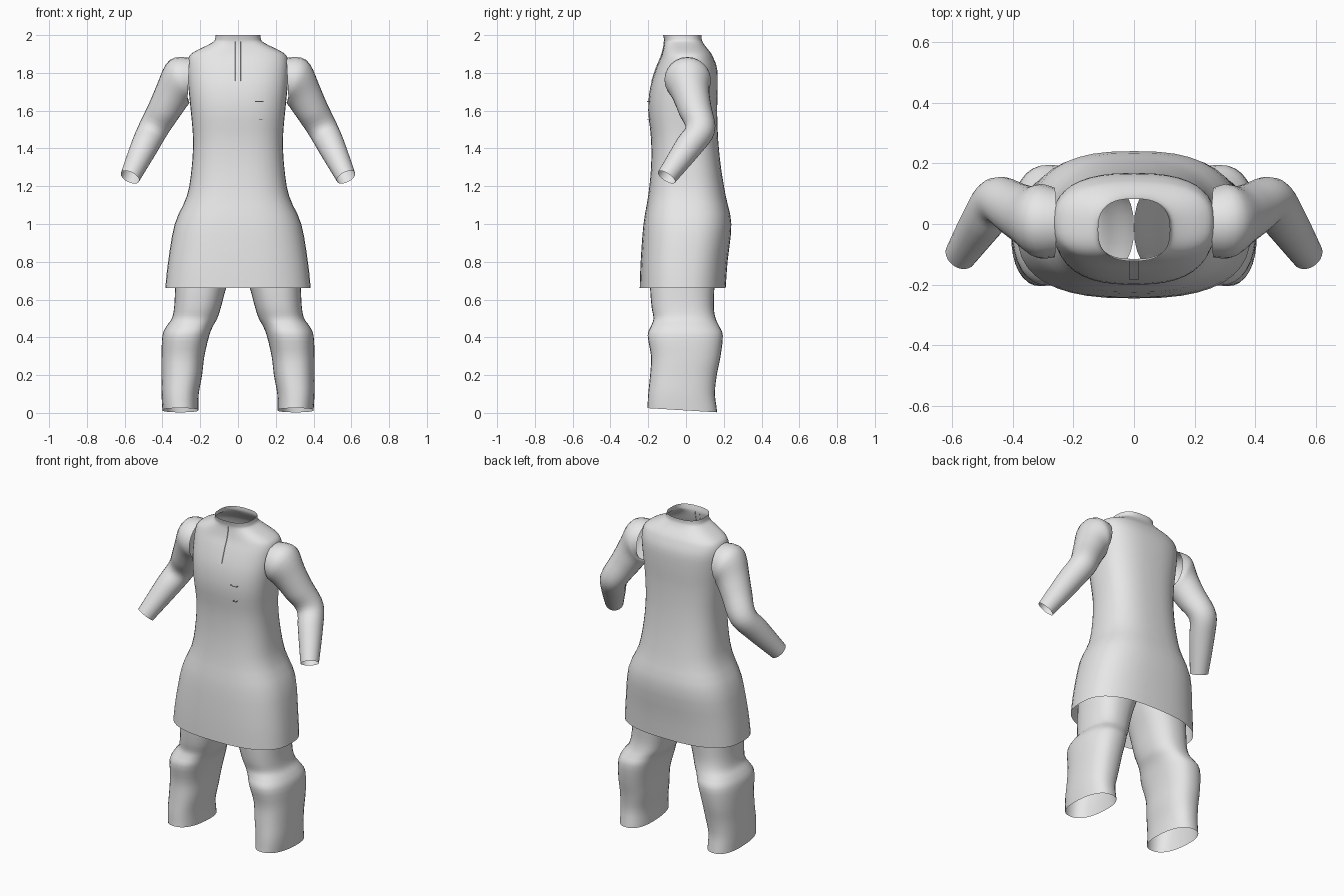
import bpy, bmesh, math
from mathutils import Vector

cube = bpy.data.objects.get("Cube")
if cube:
    bpy.data.objects.remove(cube, do_unlink=True)

grey = bpy.data.materials.new("light grey cloth")
grey.use_nodes = True
COLOR = (0.8, 0.8, 0.8, 1)
grey.diffuse_color = COLOR
grey.node_tree.nodes["Principled BSDF"].inputs["Base Color"].default_value = COLOR


def spline(rows, steps):
    """Catmull-Rom resampling of rows of numbers."""
    out = []
    for i in range(len(rows) - 1):
        a, b, c, d = (rows[min(max(i + k, 0), len(rows) - 1)] for k in (-1, 0, 1, 2))
        for s in range(steps):
            t = s / steps
            out.append([0.5 * (2 * q + (r - p) * t + (2 * p - 5 * q + 4 * r - w) * t ** 2
                               + (3 * q - p - 3 * r + w) * t ** 3)
                        for p, q, r, w in zip(a, b, c, d)])
    out.append(list(rows[-1]))
    return out


def skin(name, rings, closed=True):
    """Open shell through a list of point rings."""
    bm = bmesh.new()
    loops = [[bm.verts.new(p) for p in ring] for ring in rings]
    n = len(loops[0])
    for lo, hi in zip(loops, loops[1:]):
        for i in range(n if closed else n - 1):
            j = (i + 1) % n
            bm.faces.new((lo[i], lo[j], hi[j], hi[i]))
    mesh = bpy.data.meshes.new(name)
    bm.to_mesh(mesh)
    bm.free()
    mesh.materials.append(grey)
    obj = bpy.data.objects.new(name, mesh)
    bpy.context.collection.objects.link(obj)
    bpy.ops.object.select_all(action='DESELECT')
    obj.select_set(True)
    bpy.context.view_layer.objects.active = obj
    bpy.ops.object.shade_smooth_by_angle(angle=math.radians(50))
    return obj


def power(v, e):
    return math.copysign(abs(v) ** e, v)


def section(z, x0, x1, y0, y1, square=2.6, n=40):
    """Rounded-box ring between the given limits."""
    ring = []
    for i in range(n):
        a = math.tau * i / n
        ring.append(Vector(((x0 + x1) / 2 + (x1 - x0) / 2 * power(math.cos(a), 2 / square),
                            (y0 + y1) / 2 + (y1 - y0) / 2 * power(math.sin(a), 2 / square), z)))
    return ring


def mirrored(ring):
    return [Vector((-p.x, p.y, p.z)) for p in reversed(ring)]


# Tunic: height, half width, front, back
tunic = spline([
    (0.66, 0.385, -0.245, 0.21), (0.8, 0.37, -0.24, 0.22), (1.0, 0.335, -0.225, 0.24),
    (1.15, 0.27, -0.2, 0.21), (1.3, 0.245, -0.185, 0.185), (1.45, 0.238, -0.185, 0.17),
    (1.6, 0.25, -0.2, 0.165), (1.72, 0.262, -0.19, 0.168), (1.82, 0.268, -0.16, 0.165),
    (1.88, 0.262, -0.135, 0.145), (1.91, 0.235, -0.125, 0.128), (1.945, 0.165, -0.117, 0.1),
    (1.965, 0.13, -0.115, 0.088), (1.98, 0.121, -0.117, 0.083), (2.0, 0.118, -0.122, 0.083)], 3)
skin("tunic", [section(z, -w, w, f, b) for z, w, f, b in tunic])

# Front placket, a thin strip down the chest
strip = [(z, f) for z, w, f, b in tunic if 1.74 < z < 1.97]
skin("placket", [[Vector((x, f - d, z)) for x, d in
                  ((-0.016, -0.002), (-0.014, 0.003), (0.014, 0.003), (0.016, -0.002))]
                 for z, f in strip], closed=False)

# Chest pocket edges
for name, x0, x1, z in (("pocket_top", 0.09, 0.135, 1.647), ("pocket_bottom", 0.11, 0.13, 1.552)):
    skin(name, [section(z + h, x0, x1, -0.207, -0.19, 6, 12) for h in (0, 0.005)])

# Trouser legs: height, inner, outer, front, back
leg = spline([
    (0.013, 0.21, 0.4, -0.205, 0.165), (0.1, 0.208, 0.405, -0.2, 0.153),
    (0.2, 0.19, 0.405, -0.19, 0.163), (0.3, 0.178, 0.405, -0.185, 0.183),
    (0.41, 0.152, 0.4, -0.203, 0.195), (0.46, 0.132, 0.378, -0.185, 0.175),
    (0.5, 0.11, 0.35, -0.172, 0.157), (0.56, 0.09, 0.338, -0.182, 0.147),
    (0.66, 0.063, 0.333, -0.19, 0.15), (0.78, 0.02, 0.33, -0.19, 0.155),
    (0.86, 0.0, 0.325, -0.185, 0.16)], 3)
leg_rings = [section(*row, square=2.4, n=32) for row in leg]
for p in leg_rings[0]:
    p.z -= 0.06 * p.y
skin("left_leg", leg_rings)
skin("right_leg", [mirrored(r) for r in leg_rings])

# Sleeves: centre, axis direction, radius
sleeve = spline([
    (0.262, 0.005, 1.765, 1, 0, 0.05, 0.115), (0.31, 0.01, 1.758, 0.9, 0.05, -0.4, 0.122),
    (0.345, 0.025, 1.69, 0.6, 0.15, -0.75, 0.1), (0.39, 0.048, 1.605, 0.45, 0.2, -0.85, 0.088),
    (0.45, 0.075, 1.5, 0.4, -0.15, -0.85, 0.079), (0.498, 0.01, 1.405, 0.38, -0.5, -0.75, 0.072),
    (0.572, -0.103, 1.248, 0.38, -0.5, -0.75, 0.053)], 4)
sleeve_rings = []
for x, y, z, dx, dy, dz, r in sleeve:
    axis = Vector((dx, dy, dz)).normalized()
    side = axis.cross(Vector((0, 1, 0))).normalized()
    up = side.cross(axis)
    sleeve_rings.append([Vector((x, y, z)) + r * (math.cos(a) * side - math.sin(a) * up)
                         for a in (math.tau * i / 24 for i in range(24))])
# Make the faces look outward
sleeve_rings = [list(reversed(r)) for r in sleeve_rings]
skin("left_sleeve", sleeve_rings)
skin("right_sleeve", [mirrored(r) for r in sleeve_rings])
